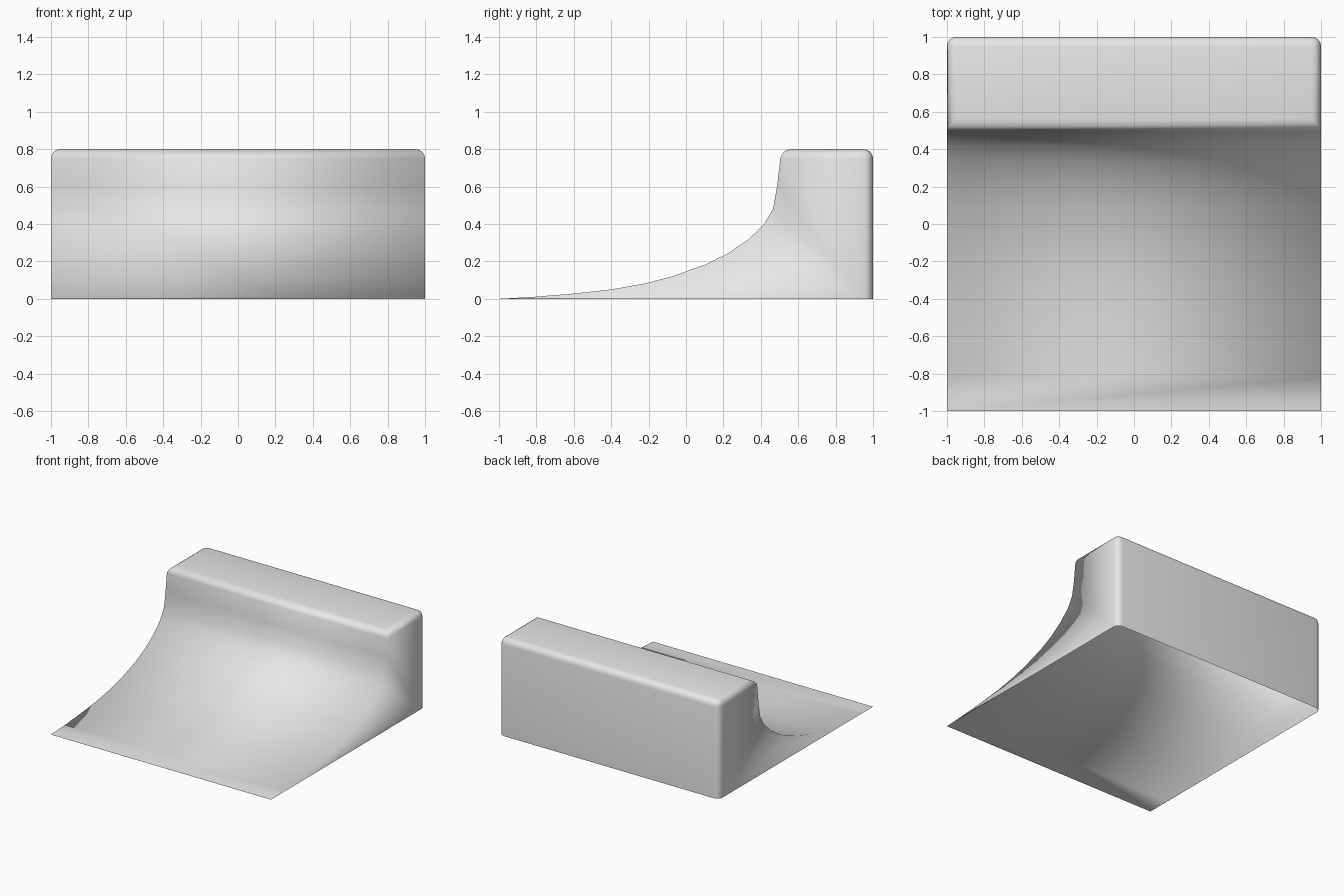
import bpy
import bmesh

cube = bpy.data.objects.get("Cube")
if cube:
    bpy.data.objects.remove(cube, do_unlink=True)

# Plain grey material
grey = bpy.data.materials.new("light grey")
grey.use_nodes = True
grey.diffuse_color = (0.8, 0.8, 0.8, 1)
grey.node_tree.nodes["Principled BSDF"].inputs["Base Color"].default_value = (0.8, 0.8, 0.8, 1)

# Side profile (y, z): curved ramp, then the raised block behind it
ramp_curve = [(-1, 0), (-0.82, 0.01), (-0.6, 0.028), (-0.4, 0.05), (-0.23, 0.08),
              (-0.08, 0.118), (0.1, 0.182), (0.22, 0.24), (0.33, 0.315),
              (0.415, 0.395), (0.465, 0.48), (0.487, 0.6)]
block = [(0.51, 0.8), (1, 0.8), (1, 0)]
profile = ramp_curve + block

# Sweep the profile across the width, with closed sides and an open underside
bm = bmesh.new()
right = [bm.verts.new((-1, y, z)) for y, z in profile]
left = [bm.verts.new((1, y, z)) for y, z in profile]
for i in range(len(profile) - 1):
    bm.faces.new((right[i], left[i], left[i + 1], right[i + 1]))
bm.faces.new(right)
bm.faces.new(left[::-1])

# Round the lip, the top edges and the rear corners of the block
rounded = [bm.edges.get((right[i], left[i])) for i in (-3, -2)]
for side in (right, left):
    rounded += [bm.edges.get((side[i], side[i + 1])) for i in (-3, -2)]
bmesh.ops.bevel(bm, geom=rounded, offset=0.05, offset_type='OFFSET',
                segments=4, profile=0.5, affect='EDGES')

# Fully smooth shading
for face in bm.faces:
    face.smooth = True

mesh = bpy.data.meshes.new("curved_ramp")
bm.to_mesh(mesh)
bm.free()
mesh.materials.append(grey)
ramp = bpy.data.objects.new("curved_ramp", mesh)
bpy.context.collection.objects.link(ramp)
